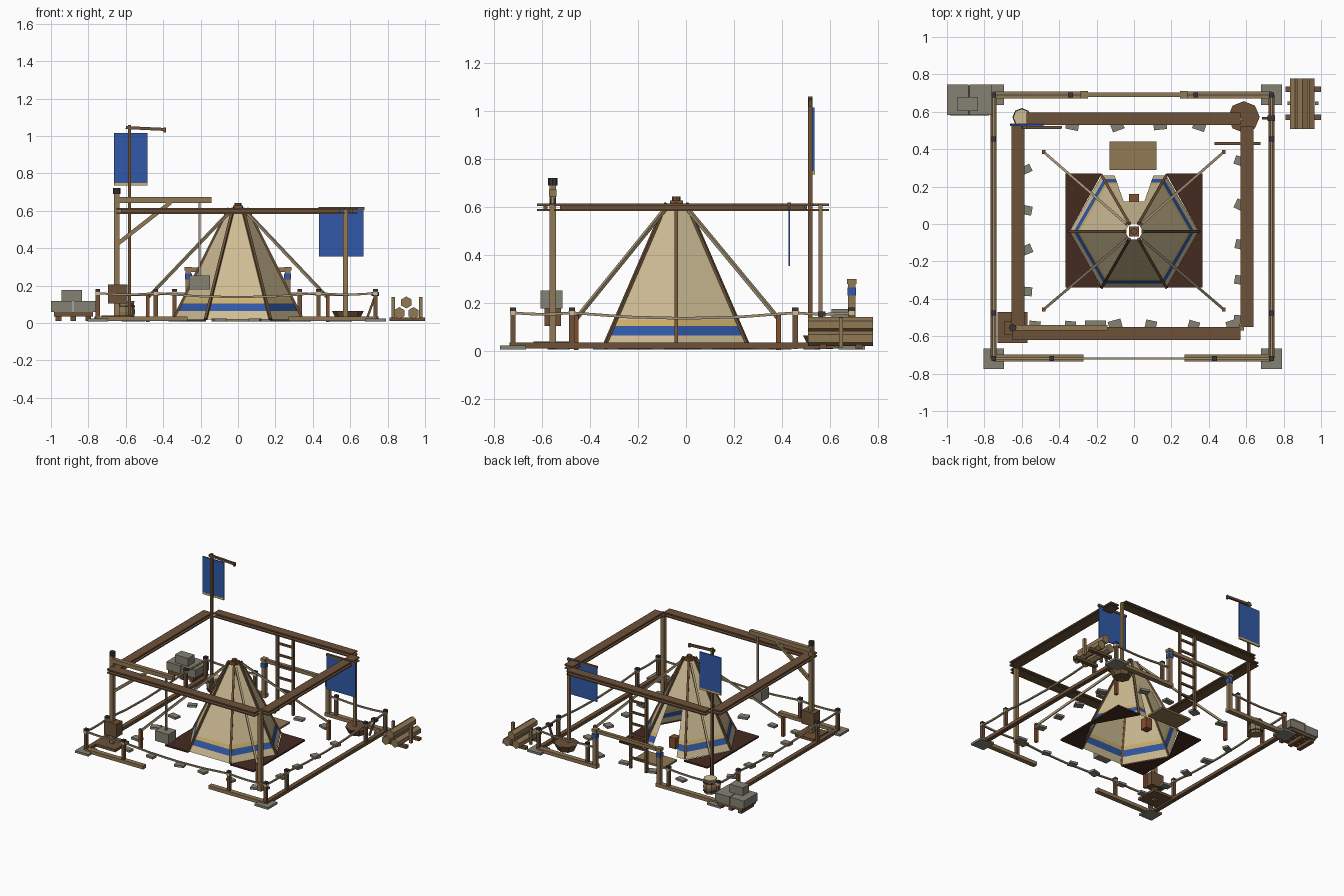
import bpy, bmesh, math, random
from mathutils import Vector, Matrix

random.seed(4)
cube = bpy.data.objects.get("Cube")
if cube:
    bpy.data.objects.remove(cube)


def material(name, code):
    srgb = [int(code[i:i + 2], 16) / 255 for i in (0, 2, 4)]
    col = [c / 12.92 if c < 0.04 else ((c + 0.055) / 1.055) ** 2.4 for c in srgb] + [1]
    m = bpy.data.materials.new(name)
    m.use_nodes = True
    m.diffuse_color = col
    m.node_tree.nodes["Principled BSDF"].inputs["Base Color"].default_value = col
    return m


canvas = material("canvas", "cfbd95")
blue = material("blue cloth", "3159a8")
gold = material("gold trim", "cfb26a")
dark = material("dark wood", "6e5239")
light = material("light wood", "917855")
floor_mat = material("floor brown", "452b21")
stone = material("grey stone", "858275")
iron = material("dark iron", "38353a")
rope_mat = material("rope", "a39374")
red = material("red wood", "84502f")


def finish(name, bm, *mats):
    bmesh.ops.recalc_face_normals(bm, faces=bm.faces)
    me = bpy.data.meshes.new(name)
    bm.to_mesh(me)
    bm.free()
    for m in mats:
        me.materials.append(m)
    ob = bpy.data.objects.new(name, me)
    bpy.context.collection.objects.link(ob)
    return ob


def box(name, mat, x, y, z, turn=0):
    """Box from its (low, high) span on each axis."""
    bm = bmesh.new()
    mid = Vector([sum(s) / 2 for s in (x, y, z)])
    size = [s[1] - s[0] for s in (x, y, z)]
    bmesh.ops.create_cube(bm, size=1, matrix=Matrix.Translation(mid)
                          @ Matrix.Rotation(turn, 4, 'Z') @ Matrix.Diagonal((*size, 1)))
    return finish(name, bm, mat)


def rod(name, mat, a, b, r, sides=4, r2=None):
    """Prism between two points; r is the half width."""
    a, b = Vector(a), Vector(b)
    d = b - a
    k = math.sqrt(2) if sides == 4 else 1
    bm = bmesh.new()
    mat4 = (Matrix.Translation((a + b) / 2) @ d.to_track_quat('Z', 'Y').to_matrix().to_4x4()
            @ Matrix.Rotation(math.pi / sides if sides == 4 else 0, 4, 'Z'))
    bmesh.ops.create_cone(bm, cap_ends=True, segments=sides, radius1=r * k,
                          radius2=(r if r2 is None else r2) * k, depth=d.length, matrix=mat4)
    return finish(name, bm, mat)


def sagging_rope(name, a, b, sag):
    a, b = Vector(a), Vector(b)
    pts = [a.lerp(b, i / 4) - Vector((0, 0, sag * i * (4 - i) / 4)) for i in range(5)]
    for p, q in zip(pts, pts[1:]):
        rod(name, rope_mat, p, q, 0.0055)


# Tent: six-sided frustum in bands, with a doorway at the back
TY, LOW, HIGH = -0.04, 0.02, 0.615


def tent_point(i, z):
    r = 0.345 + (0.048 - 0.345) * (z - LOW) / (HIGH - LOW)
    a = math.radians(60 * i)
    return Vector((r * math.cos(a), TY + r * math.sin(a), z))


bm = bmesh.new()
levels = [LOW, 0.065, 0.105, 0.13, 0.34, HIGH]
for i in range(6):
    for k, (z0, z1) in enumerate(zip(levels, levels[1:])):
        p, q = tent_point(i, z0), tent_point(i + 1, z0)
        s, t = tent_point(i, z1), tent_point(i + 1, z1)
        quads = [(p, q, t, s)]
        if i == 1 and k < 4:  # only side strips beside the doorway
            f = 0.2
            quads = [(p, p.lerp(q, f), s.lerp(t, f), s), (q.lerp(p, f), q, t, t.lerp(s, f))]
        for quad in quads:
            face = bm.faces.new([bm.verts.new(v) for v in quad])
            face.material_index = {1: 1, 2: 2}.get(k, 0)
bmesh.ops.remove_doubles(bm, verts=bm.verts, dist=0.0005)
finish("tent_cloth", bm, canvas, blue, gold)
for i in range(6):
    rod("tent_rib", dark, tent_point(i, LOW), tent_point(i, HIGH), 0.0075)
box("tent_cap", red, (-0.027, 0.027), (TY - 0.027, TY + 0.027), (0.608, 0.628))
rod("tent_finial", dark, (0, TY, 0.625), (0, TY, 0.643), 0.018, 8)

# Tent floor: dark margins left and right of the open six-sided middle
for s in (-1, 1):
    bm = bmesh.new()
    edge = [(0.365 * s, 0.27), (0.365 * s, -0.34), (0.172 * s, -0.34), (0.345 * s, TY), (0.172 * s, 0.27)]
    face = bm.faces.new([bm.verts.new((x, y, 0.008)) for x, y in edge])
    geo = bmesh.ops.extrude_face_region(bm, geom=[face], use_keep_orig=True)["geom"]
    bmesh.ops.translate(bm, vec=(0, 0, 0.012), verts=[v for v in geo if isinstance(v, bmesh.types.BMVert)])
    finish("tent_floor", bm, floor_mat)
box("door_mat", light, (-0.13, 0.12), (0.29, 0.44), (0.008, 0.022))
box("tent_chest", red, (-0.027, 0.027), (0.105, 0.16), (0.02, 0.1))

# Guy ropes and stakes
for x in (-0.483, 0.48):
    for y in (-0.457, 0.385):
        rod("stake", red, (x, y, 0.005), (x, y, 0.15), 0.01)
        top = (math.copysign(0.04, x), TY + math.copysign(0.04, y), 0.6)
        rod("guy_rope", rope_mat, top, (x, y, 0.135), 0.007)


# Overhead frame of flanged beams, open at the corners
def flanged_beam(name, x, y):
    inset = 0.026
    box(name + "_top", dark, x, y, (0.605, 0.615))
    box(name + "_bottom", dark, x, y, (0.583, 0.591))
    box(name + "_web", dark, (x[0] + inset, x[1] - inset), (y[0] + inset, y[1] - inset), (0.59, 0.606))


flanged_beam("left_beam", (0.57, 0.64), (-0.55, 0.52))
flanged_beam("right_beam", (-0.655, -0.585), (-0.55, 0.53))
flanged_beam("front_beam", (-0.65, 0.57), (-0.62, -0.55))
flanged_beam("back_beam", (-0.575, 0.57), (0.53, 0.595))
for x, y, top, r in [(-0.648, -0.555, 0.69, 0.014), (0.575, -0.555, 0.61, 0.014), (0.575, 0.56, 0.61, 0.009)]:
    rod("frame_post", light, (x, y, 0.01), (x, y, top), r)
rod("banner_pole", dark, (-0.58, 0.517, 0.01), (-0.58, 0.517, 1.06), 0.009)

# Banners
rod("banner_arm", dark, (-0.6, 0.517, 1.045), (-0.39, 0.517, 1.035), 0.008)
rod("arm_hook", dark, (-0.392, 0.517, 1.045), (-0.392, 0.517, 1.018), 0.007)
box("tall_banner", blue, (-0.662, -0.485), (0.525, 0.535), (0.75, 1.015))
box("tall_banner_trim", gold, (-0.662, -0.485), (0.524, 0.536), (0.735, 0.75))
box("low_banner", blue, (0.432, 0.672), (0.427, 0.433), (0.355, 0.605))
rod("low_banner_rod", dark, (0.43, 0.43, 0.612), (0.677, 0.43, 0.612), 0.008)

# Ladder
for x in (-0.065, 0.065):
    rod("ladder_rail", dark, (x, 0.56, 0.01), (x, 0.56, 0.6), 0.009)
for i in range(6):
    z = 0.09 + 0.085 * i
    rod("ladder_rung", dark, (-0.065, 0.56, z), (0.065, 0.56, z), 0.007)

# Crane with hanging block and lamp
CX, CY = -0.648, -0.555
box("crane_base", dark, (-0.73, -0.57), (-0.635, -0.47), (0.02, 0.04))
box("winch_box", dark, (-0.695, -0.592), (CY - 0.035, CY + 0.035), (0.105, 0.205))
rod("crane_boom", light, (CX, CY, 0.658), (-0.143, CY, 0.658), 0.015)
rod("crane_brace", light, (CX, CY, 0.42), (-0.36, CY, 0.645), 0.011)
rod("hoist_rope", rope_mat, (-0.206, CY, 0.65), (-0.206, CY, 0.245), 0.006)
box("hanging_block", stone, (-0.262, -0.15), (-0.605, -0.515), (0.178, 0.253))
rod("lamp", iron, (CX, CY, 0.69), (CX, CY, 0.722), 0.02, 8)

# Ground rails and corner pads
for x in (-0.75, 0.735):
    box("side_rail", dark, (x - 0.016, x + 0.016), (-0.72, 0.69), (0.012, 0.036))
    for y in (-0.72, 0.69):
        box("corner_pad", stone, (x - 0.055, x + 0.055), (y - 0.055, y + 0.055), (0.008, 0.024))
for y, inner in ((-0.717, 0.27), (0.69, 0.245)):
    for x0, x1 in ((-0.75, -inner), (inner, 0.735)):
        box("end_rail", light, (x0, x1), (y - 0.018, y + 0.018), (0.01, 0.036))

# Fence posts and ropes
sides = [[(x, -0.72) for x in (-0.75, -0.44, 0.43, 0.735)],
         [(-0.75, y) for y in (-0.72, -0.475, 0.455, 0.69)],
         [(0.735, y) for y in (-0.72, -0.475, 0.455, 0.69)],
         [(-0.75, 0.69), (-0.34, 0.69), (-0.265, 0.69)],
         [(0.735, 0.69), (0.33, 0.69), (0.265, 0.69)]]
for line in sides:
    for (x0, y0), (x1, y1) in zip(line, line[1:]):
        length = math.hypot(x1 - x0, y1 - y0)
        sagging_rope("fence_rope", (x0, y0, 0.16), (x1, y1, 0.16), 0.025 * length)
for x, y in sorted({p for line in sides for p in line if abs(p[0]) != 0.265}):
    rod("fence_post", dark, (x, y, 0.01), (x, y, 0.17), 0.011)
    rod("post_ring", canvas, (x, y, 0.15), (x, y, 0.167), 0.013)
    rod("post_cap", iron, (x, y, 0.168), (x, y, 0.182), 0.013)

# Gate
for x in (-0.265, 0.265):
    rod("gate_post", light, (x, 0.69, 0.01), (x, 0.69, 0.285), 0.015)
    rod("gate_band", blue, (x, 0.69, 0.232), (x, 0.69, 0.265), 0.018)
    rod("gate_cap", light, (x, 0.69, 0.28), (x, 0.69, 0.3), 0.02)
rod("gate_lintel", light, (-0.28, 0.69, 0.284), (0.28, 0.69, 0.284), 0.012)

# Flat stones around the yard
spots = ([(x, -0.54) for x in (-0.53, -0.34, -0.1, 0.09, 0.32, 0.53)]
         + [(x, 0.525) for x in (-0.33, -0.09, 0.14, 0.35)]
         + [(-0.58, y) for y in (0.29, 0.075, -0.14, -0.36)]
         + [(0.57, y) for y in (0.335, 0.1, -0.11, -0.3, -0.51)])
for x, y in spots:
    w, h = random.uniform(0.028, 0.036), random.uniform(0.02, 0.028)
    box("edge_stone", stone, (x - w, x + w), (y - h, y + h), (0.008, 0.024), random.uniform(-0.5, 0.5))

# Log stack
for y in (0.57, 0.72):
    box("log_support", dark, (0.81, 1.0), (y - 0.015, y + 0.015), (0.01, 0.03))
for x, z in ((0.862, 0.053), (0.938, 0.053), (0.9, 0.11)):
    rod("log", light, (x, 0.508, z), (x, 0.778, z), 0.032, 6)
for x in (0.83, 0.978):
    rod("log_stop", light, (x, 0.645, 0.015), (x, 0.645, 0.14), 0.009)

# Stone blocks on a pallet
for y in (0.6, 0.66, 0.72):
    box("pallet_board", dark, (-0.985, -0.775), (y - 0.02, y + 0.02), (0.035, 0.058))
for x in (-0.96, -0.88, -0.8):
    box("pallet_foot", dark, (x - 0.015, x + 0.015), (0.59, 0.735), (0.012, 0.036))
for x in ((-1.0, -0.885), (-0.88, -0.76)):
    box("stone_block", stone, x, (0.583, 0.745), (0.058, 0.117))
box("top_stone_block", stone, (-0.945, -0.835), (0.605, 0.68), (0.117, 0.176))

# Barrel, basin and leaning tool
for z0, z1, r0, r1 in ((0.01, 0.06, 0.042, 0.05), (0.06, 0.11, 0.05, 0.042)):
    rod("barrel", light, (-0.6, 0.57, z0), (-0.6, 0.57, z1), r0, 8, r1)
for z in (0.03, 0.09):
    rod("barrel_hoop", iron, (-0.6, 0.57, z - 0.005), (-0.6, 0.57, z + 0.005), 0.049, 8)
rod("barrel_lid", canvas, (-0.6, 0.57, 0.11), (-0.6, 0.57, 0.118), 0.046, 8)
rod("basin", dark, (0.587, 0.572, 0.015), (0.587, 0.572, 0.065), 0.06, 8, 0.085)
rod("tool_handle", dark, (0.69, 0.565, 0.025), (0.735, 0.565, 0.15), 0.006)
box("tool_head", iron, (0.715, 0.755), (0.55, 0.58), (0.145, 0.165))
